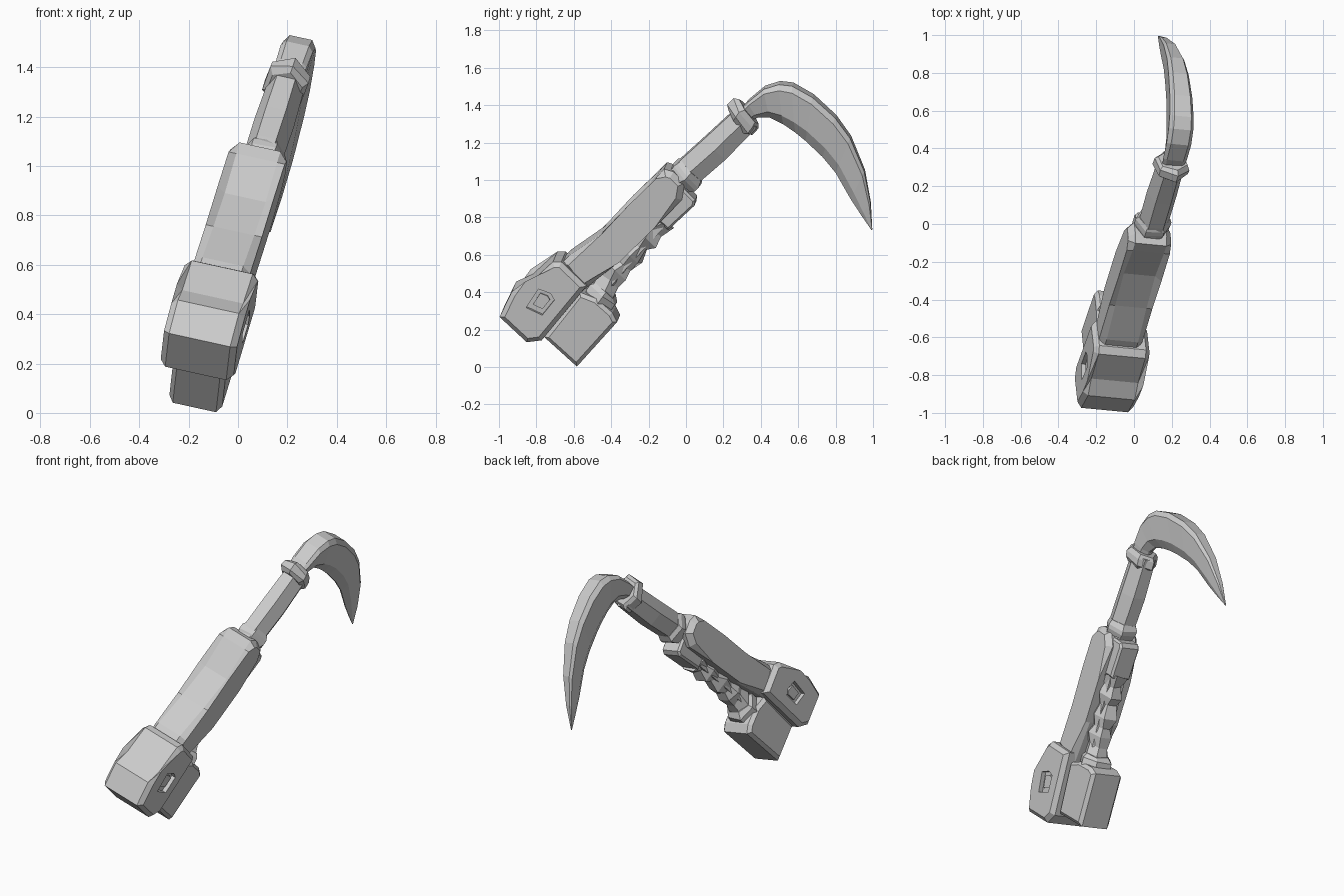
import bpy, bmesh, math, random
from mathutils import Vector

if "Cube" in bpy.data.objects:
    bpy.data.objects.remove(bpy.data.objects["Cube"])

random.seed(4)
B, C = 0.095, 0.22                        # lean of the tool's mid-plane
LAT = Vector((1, -B, -C)).normalized()    # sideways direction


def place(y, z, t=0.0):
    """Mid-plane position (y, z) pushed sideways by t."""
    return Vector((-0.127 + B * y + C * z, y, z)) + LAT * t


def finish(name, bm):
    bmesh.ops.recalc_face_normals(bm, faces=bm.faces)
    me = bpy.data.meshes.new(name)
    bm.to_mesh(me)
    bm.free()
    ob = bpy.data.objects.new(name, me)
    bpy.context.collection.objects.link(ob)
    return ob


def loft(name, rings, bevel=0.0):
    bm = bmesh.new()
    vs = [[bm.verts.new(place(*p)) for p in r] for r in rings]
    for a, b in zip(vs, vs[1:]):
        for i in range(len(a)):
            j = (i + 1) % len(a)
            bm.faces.new((a[i], a[j], b[j], b[i]))
    caps = [bm.faces.new(vs[0][::-1]), bm.faces.new(vs[-1])]
    if bevel:
        edges = list({e for f in caps for e in f.edges})
        bmesh.ops.bevel(bm, geom=edges, offset=bevel, segments=1,
                        affect='EDGES', clamp_overlap=True)
    return finish(name, bm)


def slab(name, outline, w, bevel=0.0, t0=0.0):
    return loft(name, [[(y, z, t0 + s * w) for y, z in outline] for s in (-1, 1)], bevel)


def tube(name, stations, direction, sides=6, turn=0.0, jitter=0.0):
    """Stations are (y, z, half height, half width)."""
    d = Vector(direction).normalized()
    rings = []
    for y, z, h, w in stations:
        ring = []
        for i in range(sides):
            a = turn + math.tau * i / sides
            k = h * math.cos(a) + random.uniform(-jitter, jitter)
            s = random.uniform(-jitter, jitter)
            ring.append((y - d.y * k + d.x * s, z + d.x * k + d.y * s, w * math.sin(a)))
        rings.append(ring)
    return loft(name, rings)


# heavy butt block with a five-sided recess in each cheek
block = slab("butt_block", [(-.985, .295), (-.84, .16), (-.76, .17), (-.52, .46),
                            (-.655, .59), (-.70, .59), (-.83, .47), (-.92, .43)], .152, .025)
pent = [(-.84, .35), (-.755, .31), (-.69, .39), (-.71, .425), (-.775, .45)]
cy, cz = [sum(p[k] for p in pent) / 5 for k in (0, 1)]
for side, label in ((1, "right"), (-1, "left")):
    cutter = slab(label + "_recess_cutter", pent, .05, t0=side * .175)
    cutter.hide_render = True
    cutter.hide_viewport = True
    mod = block.modifiers.new(label + "_recess", 'BOOLEAN')
    mod.operation = 'DIFFERENCE'
    mod.object = cutter
    mod.solver = 'EXACT'
    slab(label + "_recess_stud", [(cy + (y - cy) * .6, cz + (z - cz) * .6) for y, z in pent],
         .018, 0, side * .12)

# main bar, square lower box and front lug
slab("main_bar", [(-.66, .57), (-.62, .61), (-.44, .735), (-.27, .87), (-.15, 1.03), (-.11, 1.075),
                  (-.06, 1.06), (.0, 1.0), (-.015, .91), (-.16, .765), (-.35, .58), (-.55, .42)],
     .117, .032, -.01)
slab("lower_box", [(-.75, .18), (-.575, .022), (-.36, .26), (-.385, .31), (-.47, .385), (-.56, .42)],
     .11, .02)
slab("front_lug", [(-.15, .80), (-.09, .745), (.05, .875), (.055, .905), (-.03, .99)], .07, .012)

# rough grip: alternating wide and narrow rings over a solid web
slab("grip_web", [(-.50, .36), (-.44, .37), (-.30, .555), (-.12, .75), (-.05, .86), (-.16, .80)],
     .055, .015)
path = [(-.47, .36), (-.435, .42), (-.40, .47), (-.37, .52), (-.335, .56),
        (-.295, .61), (-.255, .655), (-.21, .70), (-.17, .75), (-.13, .79)]
tube("rough_grip", [(y, z, .082 if i % 2 else .065, .078 if i % 2 else .06)
                    for i, (y, z) in enumerate(path)], (.67, .78), 6, .5, .012)
tube("grip_collar", [(-.485, .335, .085, .085), (-.465, .36, .105, .105),
                     (-.44, .395, .10, .10), (-.425, .415, .07, .08)], (.7, .78), 6, .5, .006)

# rod with a collar at each end
D = (.73, .68)
tube("rod", [(-.06, .975, .088, .075), (.03, 1.06, .09, .08), (.16, 1.175, .092, .082),
             (.33, 1.34, .085, .075)], D, 6, math.pi / 6)
tube("rear_collar", [(-.03, 1.0, .09, .09), (-.005, 1.02, .10, .098),
                     (.015, 1.035, .10, .098), (.03, 1.055, .085, .085)], D, 6, math.pi / 6, .006)
tube("front_collar", [(.28, 1.312, .085, .075), (.29, 1.325, .108, .096), (.318, 1.352, .108, .096),
                      (.335, 1.365, .085, .08)], (.80, .60), 6, .2, .006)

# curved blade: (spine y, z, cutting edge y, z, half thickness)
blade = [(.29, 1.375, .35, 1.32, .055), (.335, 1.425, .385, 1.335, .064), (.42, 1.495, .45, 1.335, .067),
         (.50, 1.52, .52, 1.30, .067), (.57, 1.512, .585, 1.255, .065), (.68, 1.45, .64, 1.21, .061),
         (.80, 1.34, .73, 1.125, .055), (.88, 1.23, .80, 1.04, .047), (.955, 1.05, .88, .90, .034),
         (.987, .88, .935, .815, .019), (.996, .735, .992, .732, .003)]
rings = []
for sy, sz, ey, ez, w in blade:
    half = []
    for f, k in ((0, .7), (.13, 1), (.75, .72), (1, .1)):
        half.append((sy + (ey - sy) * f, sz + (ez - sz) * f, w * k))
    rings.append(half + [(y, z, -t) for y, z, t in reversed(half)])
loft("curved_blade", rings)
